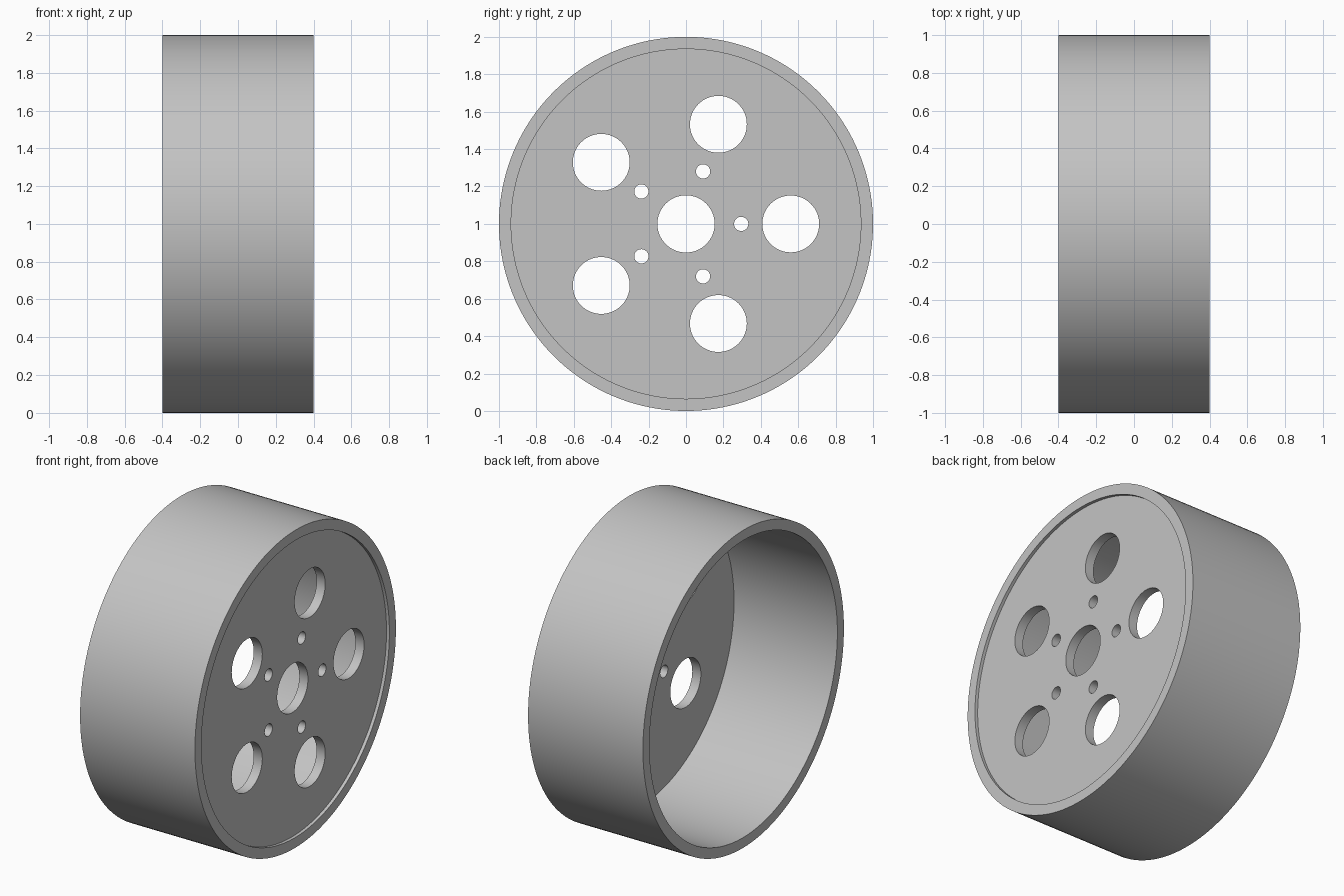
import bpy, bmesh, math
from mathutils import Matrix

cube = bpy.data.objects.get("Cube")
if cube:
    bpy.data.objects.remove(cube, do_unlink=True)

INNER_RADIUS = 0.935
SEGMENTS = 160

grey = bpy.data.materials.new("light_grey")
grey.use_nodes = True
color = (0.55, 0.55, 0.55, 1)
grey.diffuse_color = color
grey.node_tree.nodes["Principled BSDF"].inputs["Base Color"].default_value = color


def finish(obj):
    """Assign the material and smooth the curved walls."""
    obj.data.materials.clear()
    obj.data.materials.append(grey)
    bpy.ops.object.select_all(action="DESELECT")
    obj.select_set(True)
    bpy.context.view_layer.objects.active = obj
    bpy.ops.object.shade_smooth_by_angle(angle=math.radians(30))


def add_circle(curve, radius, x=0, y=0, segments=64):
    spline = curve.splines.new("POLY")
    spline.points.add(segments - 1)
    for i, point in enumerate(spline.points):
        a = math.tau * i / segments
        point.co = (x + radius * math.cos(a), y + radius * math.sin(a), 0, 1)
    spline.use_cyclic_u = True


# Rim: rectangular section revolved around the x axis
bm = bmesh.new()
section = [(-0.4, INNER_RADIUS), (0.4, INNER_RADIUS), (0.4, 1), (-0.4, 1)]
verts = [bm.verts.new((x, r, 0)) for x, r in section]
edges = [bm.edges.new((verts[i], verts[(i + 1) % 4])) for i in range(4)]
bmesh.ops.spin(bm, geom=verts + edges, cent=(0, 0, 0), axis=(1, 0, 0),
               angle=math.tau, steps=SEGMENTS, use_merge=True)
bmesh.ops.remove_doubles(bm, verts=bm.verts, dist=1e-5)
bmesh.ops.recalc_face_normals(bm, faces=bm.faces)
mesh = bpy.data.meshes.new("rim")
bm.to_mesh(mesh)
bm.free()
rim = bpy.data.objects.new("rim", mesh)
rim.location.z = 1
bpy.context.collection.objects.link(rim)
finish(rim)

# Hub plate: filled outline with a centre bore, five bolt holes, five vents
curve = bpy.data.curves.new("hub_plate", "CURVE")
curve.dimensions = "2D"
curve.fill_mode = "BOTH"
curve.extrude = 0.03
add_circle(curve, INNER_RADIUS, segments=SEGMENTS)
add_circle(curve, 0.153)
for i in range(5):
    a = math.tau * i / 5
    for distance, radius in ((0.56, 0.152), (0.295, 0.038)):
        add_circle(curve, radius, distance * math.cos(a), distance * math.sin(a))
plate = bpy.data.objects.new("hub_plate", curve)
bpy.context.collection.objects.link(plate)
bpy.ops.object.select_all(action="DESELECT")
plate.select_set(True)
bpy.context.view_layer.objects.active = plate
bpy.ops.object.convert(target="MESH")
plate = bpy.context.view_layer.objects.active

# Stand the plate upright, slightly recessed in the +x end of the rim
bm = bmesh.new()
bm.from_mesh(plate.data)
bmesh.ops.remove_doubles(bm, verts=bm.verts, dist=1e-5)
upright = Matrix(((0, 0, 1, 0), (1, 0, 0, 0), (0, 1, 0, 0), (0, 0, 0, 1)))
bmesh.ops.transform(bm, matrix=upright, verts=bm.verts)
bmesh.ops.recalc_face_normals(bm, faces=bm.faces)
bm.to_mesh(plate.data)
bm.free()
plate.location = (0.35, 0, 1)
finish(plate)
